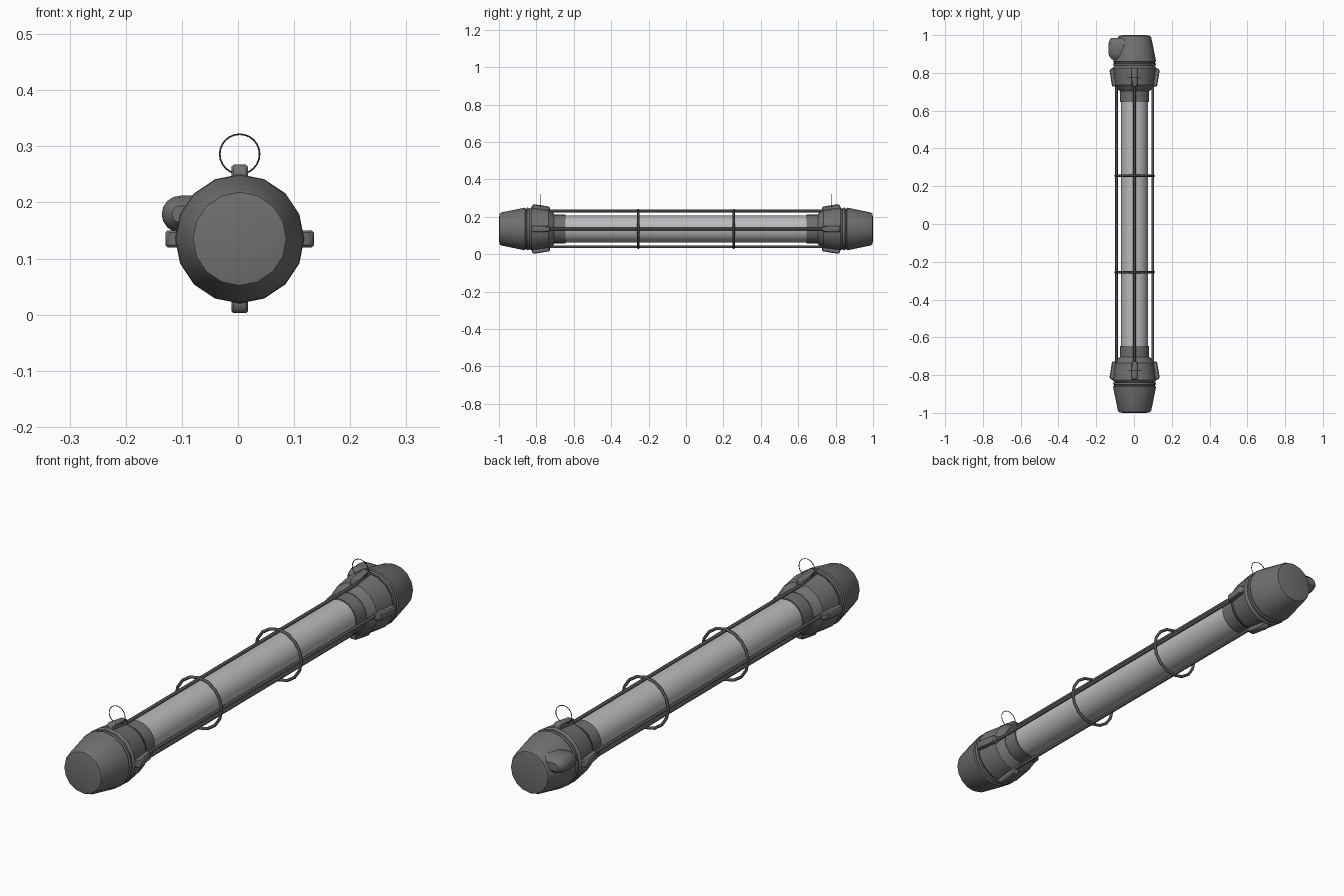
import bpy, bmesh
from math import sin, cos, pi, radians
from mathutils import Matrix, Vector

if "Cube" in bpy.data.objects:
    bpy.data.objects.remove(bpy.data.objects["Cube"])

CX, CZ = 0.003, 0.135          # tube axis


def material(name, v):
    m = bpy.data.materials.new(name)
    m.diffuse_color = (v, v, v * 1.04, 1)
    m.use_nodes = True
    m.node_tree.nodes["Principled BSDF"].inputs["Base Color"].default_value = m.diffuse_color
    return m


DARK = material("dark_grey", 0.16)
LIGHT = material("tube_grey", 0.5)
WIRE = material("wire_grey", 0.09)


def finish(name, bm, mat, angle=35):
    bmesh.ops.recalc_face_normals(bm, faces=bm.faces)
    me = bpy.data.meshes.new(name)
    bm.to_mesh(me)
    bm.free()
    me.materials.append(mat)
    ob = bpy.data.objects.new(name, me)
    bpy.context.collection.objects.link(ob)
    bpy.ops.object.select_all(action='DESELECT')
    ob.select_set(True)
    bpy.context.view_layer.objects.active = ob
    bpy.ops.object.shade_smooth_by_angle(angle=radians(angle))
    return ob


def lathe(name, profile, mat, sides=16, sign=1):
    """Closed solid turned about the tube axis; profile is (y, radius)."""
    bm = bmesh.new()
    rings = []
    for y, r in profile:
        rings.append([bm.verts.new((CX + r * cos(2 * pi * i / sides), sign * y,
                                    CZ + r * sin(2 * pi * i / sides))) for i in range(sides)])
    for a, b in zip(rings, rings[1:]):
        for i in range(sides):
            j = (i + 1) % sides
            bm.faces.new((a[i], a[j], b[j], b[i]))
    bm.faces.new(rings[0])
    bm.faces.new(rings[-1])
    return finish(name, bm, mat)


def torus(name, centre, major, minor, segs, tube, mat):
    """Ring lying in the xz plane."""
    bm = bmesh.new()
    rings = []
    for i in range(segs):
        a = 2 * pi * i / segs
        rings.append([])
        for k in range(tube):
            b = 2 * pi * k / tube
            r = major + minor * cos(b)
            rings[-1].append(bm.verts.new(Vector(centre) + Vector((r * cos(a), minor * sin(b), r * sin(a)))))
    for i in range(segs):
        a, b = rings[i], rings[(i + 1) % segs]
        for k in range(tube):
            l = (k + 1) % tube
            bm.faces.new((a[k], a[l], b[l], b[k]))
    return finish(name, bm, mat, 60)


def prism(name, outline, width, mat, matrix, bevel):
    """Outline in (y, radial z) extruded along x, bevelled, then placed."""
    bm = bmesh.new()
    f = bm.faces.new([bm.verts.new((-width / 2, y, z)) for y, z in outline])
    ext = bmesh.ops.extrude_face_region(bm, geom=[f])
    bmesh.ops.translate(bm, vec=(width, 0, 0),
                        verts=[v for v in ext['geom'] if isinstance(v, bmesh.types.BMVert)])
    bmesh.ops.bevel(bm, geom=bm.edges[:], offset=bevel, segments=1, affect='EDGES')
    bmesh.ops.transform(bm, matrix=matrix, verts=bm.verts)
    return finish(name, bm, mat)


# clear tube
lathe("light_tube", [(-0.66, 0.072), (0.66, 0.072)], LIGHT, 24)

for s, end in ((-1, "front"), (1, "back")):
    # collar gripping the tube
    lathe(end + "_collar", [(0.645, 0.077), (0.73, 0.077)], DARK, 24, s)
    # socket body with sealing groove
    lathe(end + "_socket", [(0.705, 0.080), (0.712, 0.088), (0.728, 0.096), (0.736, 0.104),
                            (0.825, 0.115), (0.834, 0.109), (0.838, 0.105), (0.846, 0.105)],
          DARK, 16, s)
    # tapered end cap with flange
    lathe(end + "_cap", [(0.838, 0.112), (0.849, 0.114), (0.852, 0.108), (0.857, 0.108),
                         (0.860, 0.114), (0.872, 0.112), (0.985, 0.089), (0.996, 0.083), (1.0, 0.062)],
          DARK, 16, s)
    # four lugs clamping the cage rods
    for i in range(4):
        m = Matrix.Translation((CX, 0, CZ)) @ Matrix.Rotation(i * pi / 2, 4, 'Y')
        prism(f"{end}_lug_{i}", [(s * 0.728, 0.085), (s * 0.728, 0.119),
                                 (s * 0.815, 0.133), (s * 0.825, 0.122), (s * 0.825, 0.085)],
              0.030, DARK, m, 0.004)
    # hanging ring and cage hoop
    torus(end + "_hanging_ring", (CX, s * 0.777, 0.286), 0.0355, 0.0015, 24, 6, WIRE)
    torus(end + "_cage_hoop", (CX, s * 0.255, CZ), 0.102, 0.006, 16, 8, WIRE)

# cage rods
for i in range(4):
    a = i * pi / 2
    bm = bmesh.new()
    m = Matrix.Translation((CX + 0.096 * cos(a), 0, CZ + 0.096 * sin(a))) @ Matrix.Rotation(pi / 2, 4, 'X')
    bmesh.ops.create_cone(bm, cap_ends=True, segments=8, radius1=0.007, radius2=0.007,
                          depth=1.60, matrix=m)
    finish(f"cage_rod_{i}", bm, WIRE, 50)

# rounded cable boss on the left of the back cap
bm = bmesh.new()
n = 9
arc = [(-0.103 - 0.033 * cos(t), 0.179 + 0.033 * sin(t))
       for t in (-pi / 2 + pi * k / (n - 1) for k in range(n))]
rows = []
for y, k in ((0.872, 0.45), (0.885, 0.8), (0.905, 1), (0.955, 1), (0.975, 0.8), (0.986, 0.45)):
    ring = [(-0.05, 0.179 - 0.033 * k)] + \
           [(-0.103 + (x + 0.103) * k, 0.179 + (z - 0.179) * k) for x, z in arc] + \
           [(-0.05, 0.179 + 0.033 * k)]
    rows.append([bm.verts.new((x, y, z)) for x, z in ring])
for a, b in zip(rows, rows[1:]):
    for i in range(len(a)):
        j = (i + 1) % len(a)
        bm.faces.new((a[i], a[j], b[j], b[i]))
bm.faces.new(rows[0])
bm.faces.new(rows[-1])
finish("cable_boss", bm, DARK, 40)
